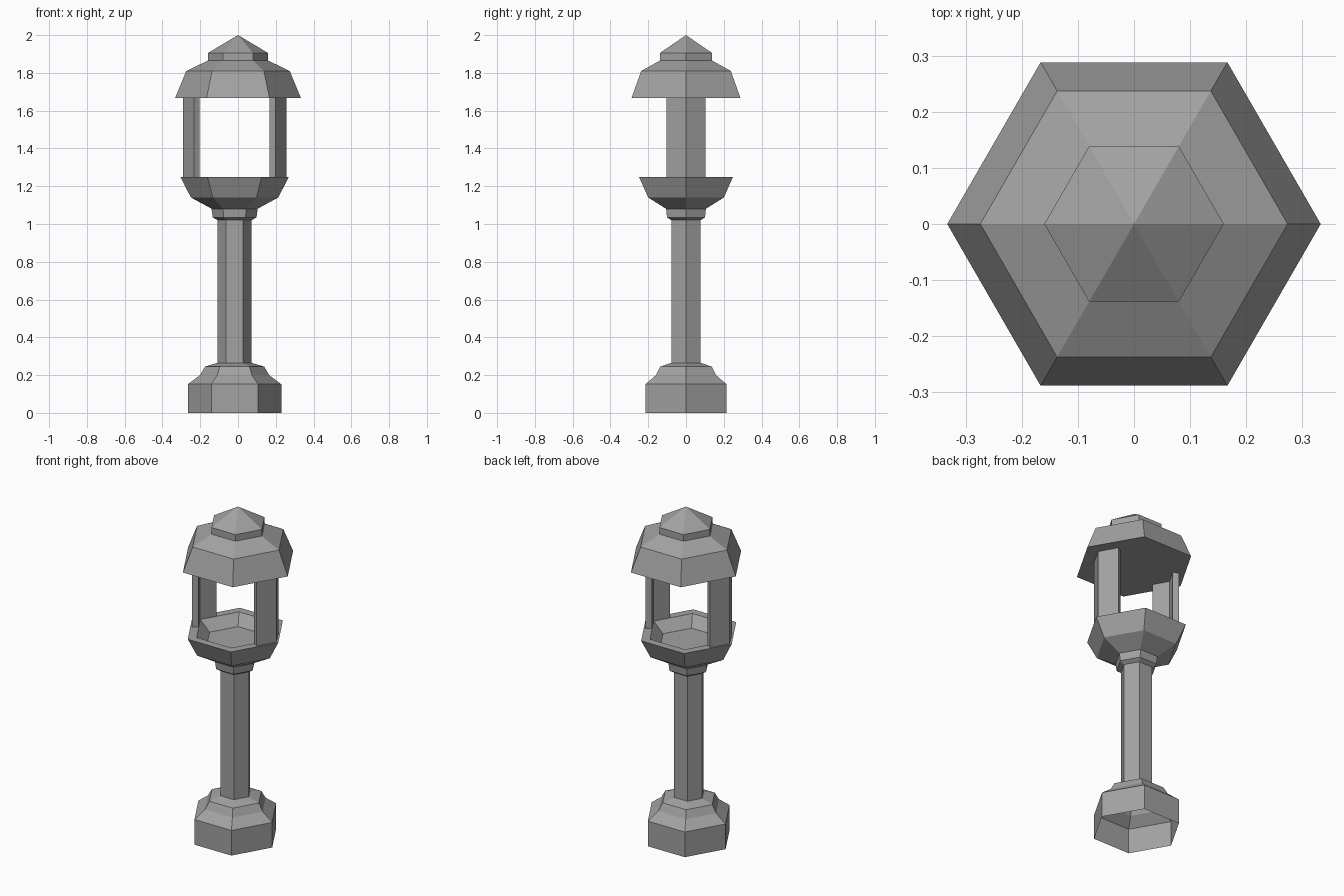
import bpy
import bmesh
from math import cos, sin, pi

AXIS = -0.018  # the post stands slightly off the roof centre

if "Cube" in bpy.data.objects:
    bpy.data.objects.remove(bpy.data.objects["Cube"])

grey = bpy.data.materials.new("weathered_grey")
grey.use_nodes = True
colour = (0.36, 0.36, 0.36, 1)
grey.diffuse_color = colour
grey.node_tree.nodes["Principled BSDF"].inputs["Base Color"].default_value = colour


def finish(name, bm, x):
    bmesh.ops.recalc_face_normals(bm, faces=bm.faces)
    mesh = bpy.data.meshes.new(name)
    bm.to_mesh(mesh)
    bm.free()
    mesh.materials.append(grey)
    obj = bpy.data.objects.new(name, mesh)
    obj.location.x = x
    bpy.context.collection.objects.link(obj)
    return obj


def hex_lathe(name, profile, x=AXIS, cap_start=False, cap_end=False):
    """Six-sided turned shape from (radius, height) points; radius 0 is a tip."""
    bm = bmesh.new()
    rings = []
    for r, z in profile:
        count = 6 if r else 1
        rings.append([bm.verts.new((r * cos(k * pi / 3), r * sin(k * pi / 3), z))
                      for k in range(count)])
    for low, high in zip(rings, rings[1:]):
        for k in range(6):
            n = (k + 1) % 6
            if len(high) == 1:
                bm.faces.new((low[k], low[n], high[0]))
            else:
                bm.faces.new((low[k], low[n], high[n], high[k]))
    if cap_start:
        bm.faces.new(rings[0])
    if cap_end:
        bm.faces.new(rings[-1])
    return finish(name, bm, x)


def corner_panel(name, side):
    """Upright V-shaped panel wrapped round one side corner."""
    outline = [(0.274, 0), (0.216, 0.104), (0.186, 0.087),
               (0.235, 0), (0.186, -0.087), (0.216, -0.104)]
    bm = bmesh.new()
    low, high = [[bm.verts.new((side * x, y, z)) for x, y in outline]
                 for z in (1.245, 1.668)]
    for k in range(6):
        n = (k + 1) % 6
        bm.faces.new((low[k], low[n], high[n], high[k]))
    for ring in (low, high):
        bm.faces.new((ring[0], ring[1], ring[2], ring[3]))
        bm.faces.new((ring[0], ring[3], ring[4], ring[5]))
    return finish(name, bm, AXIS)


# Hollow stepped foot, open underneath, running into the post
hex_lathe("base", [(0.247, 0), (0.247, 0.152), (0.183, 0.2),
                   (0.157, 0.245), (0.09, 0.265)])
hex_lathe("post", [(0.09, 0.265), (0.09, 1.02)])

# Collar under the lantern
hex_lathe("collar", [(0.09, 1.02), (0.116, 1.035), (0.122, 1.08)], cap_end=True)

# Bowl with a flat rim and recessed floor
hex_lathe("bowl", [(0.12, 1.08), (0.231, 1.14), (0.2875, 1.25),
                   (0.234, 1.25), (0.172, 1.19)], cap_start=True, cap_end=True)

# Side panels carrying the roof
corner_panel("left_panel", 1)
corner_panel("right_panel", -1)

# Roof and pointed cap
hex_lathe("roof", [(0.333, 1.667), (0.274, 1.81), (0.16, 1.865)],
          x=0, cap_start=True, cap_end=True)
hex_lathe("roof_cap", [(0.16, 1.865), (0.16, 1.905), (0, 2)], x=0)
